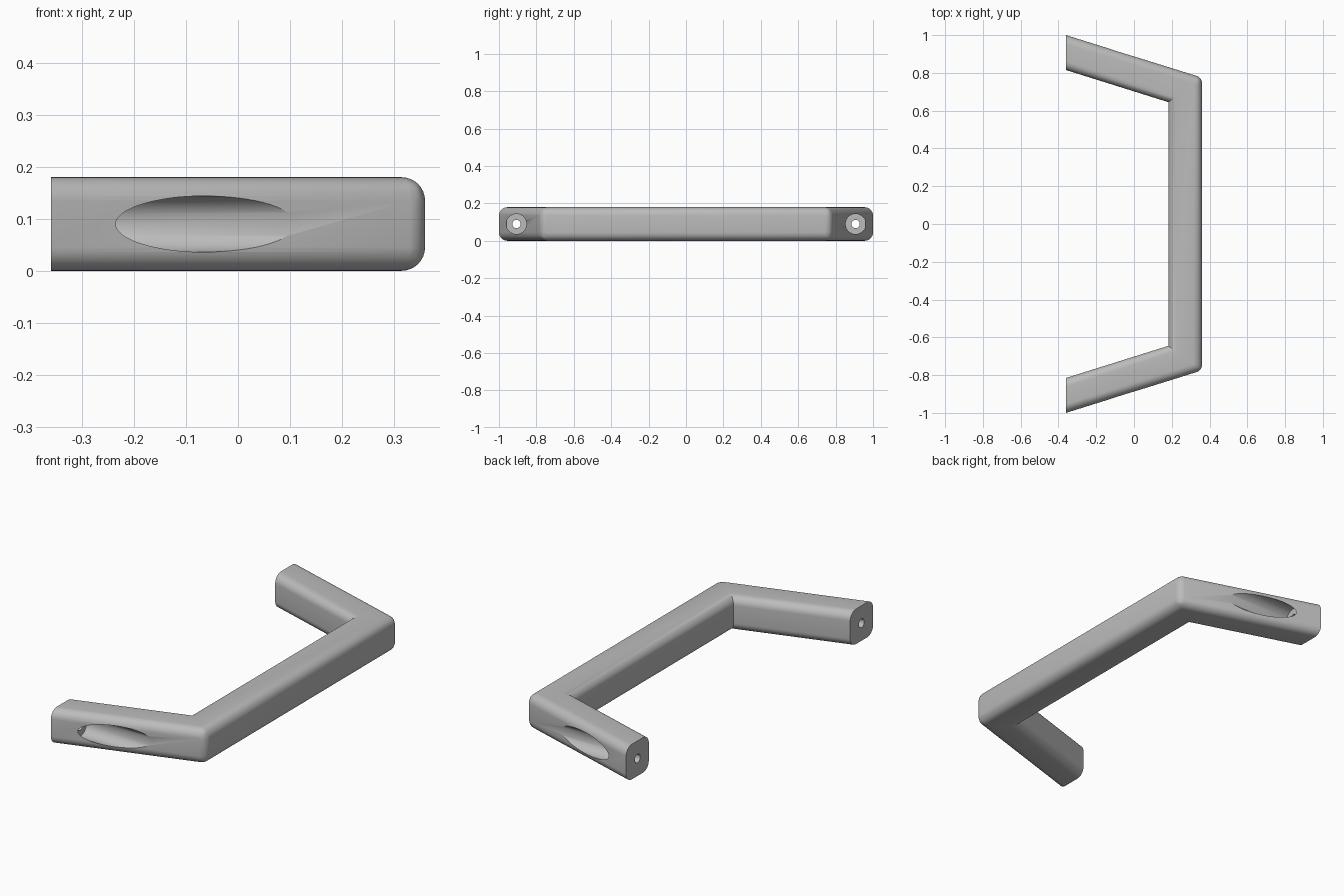
import bpy, bmesh, math
from mathutils import Matrix

if "Cube" in bpy.data.objects:
    bpy.data.objects.remove(bpy.data.objects["Cube"], do_unlink=True)

HEIGHT = 0.18
HOLE_Y = 0.907

# Satin grey metal
metal = bpy.data.materials.new("satin grey")
metal.use_nodes = True
grey = (0.5, 0.5, 0.5, 1)
metal.diffuse_color = grey
metal.node_tree.nodes["Principled BSDF"].inputs["Base Color"].default_value = grey


def add_object(name, bm):
    mesh = bpy.data.meshes.new(name)
    bm.to_mesh(mesh)
    bm.free()
    obj = bpy.data.objects.new(name, mesh)
    bpy.context.collection.objects.link(obj)
    mesh.materials.append(metal)
    return obj


def bore(name, y, radius, x0, x1):
    """Cutter cylinder lying along x."""
    bm = bmesh.new()
    place = Matrix.Translation(((x0 + x1) / 2, y, HEIGHT / 2)) @ Matrix.Rotation(math.pi / 2, 4, 'Y')
    bmesh.ops.create_cone(bm, cap_ends=True, segments=64, radius1=radius,
                          radius2=radius, depth=x1 - x0, matrix=place)
    obj = add_object(name, bm)
    obj.hide_render = True
    return obj


# Handle outline in plan: half of it, mirrored in y
half = [(0.36, 0.775), (-0.36, 1.0), (-0.36, 0.815), (0.182, 0.645)]
outline = half + [(x, -y) for x, y in reversed(half)]
bm = bmesh.new()
base = bm.faces.new([bm.verts.new((x, y, 0)) for x, y in outline])
top = bmesh.ops.extrude_face_region(bm, geom=[base])["geom"]
bmesh.ops.translate(bm, vec=(0, 0, HEIGHT),
                    verts=[v for v in top if isinstance(v, bmesh.types.BMVert)])
bmesh.ops.recalc_face_normals(bm, faces=bm.faces)

# Round the long edges and, more tightly, the two outer corners
weight = bm.edges.layers.float.new("bevel_weight_edge")
for e in bm.edges:
    a, b = e.verts
    on_end = a.co.x < -0.35 and b.co.x < -0.35
    upright = abs(a.co.z - b.co.z) > 0.1
    if upright and a.co.x > 0.3:
        e[weight] = 0.65
    elif not upright and not on_end:
        e[weight] = 1.0
handle = add_object("pull_handle", bm)
bevel = handle.modifiers.new("rounded edges", 'BEVEL')
bevel.limit_method = 'WEIGHT'
bevel.width = 0.045
bevel.segments = 8

# Screw holes: wide counterbore from the bar side, narrow hole through each end
cutters = []
for side in (-1, 1):
    cutters.append(bore("counterbore_cutter", side * HOLE_Y, 0.054, -0.26, 0.6))
    cutters.append(bore("screw_hole_cutter", side * HOLE_Y, 0.022, -0.5, 0.5))
for cutter in cutters:
    cut = handle.modifiers.new("cut", 'BOOLEAN')
    cut.operation = 'DIFFERENCE'
    cut.solver = 'EXACT'
    cut.object = cutter

bpy.ops.object.select_all(action='DESELECT')
handle.select_set(True)
bpy.context.view_layer.objects.active = handle
for name in [m.name for m in handle.modifiers]:
    bpy.ops.object.modifier_apply(modifier=name)
for cutter in cutters:
    bpy.data.objects.remove(cutter, do_unlink=True)
bpy.ops.object.shade_smooth_by_angle(angle=math.radians(30))
